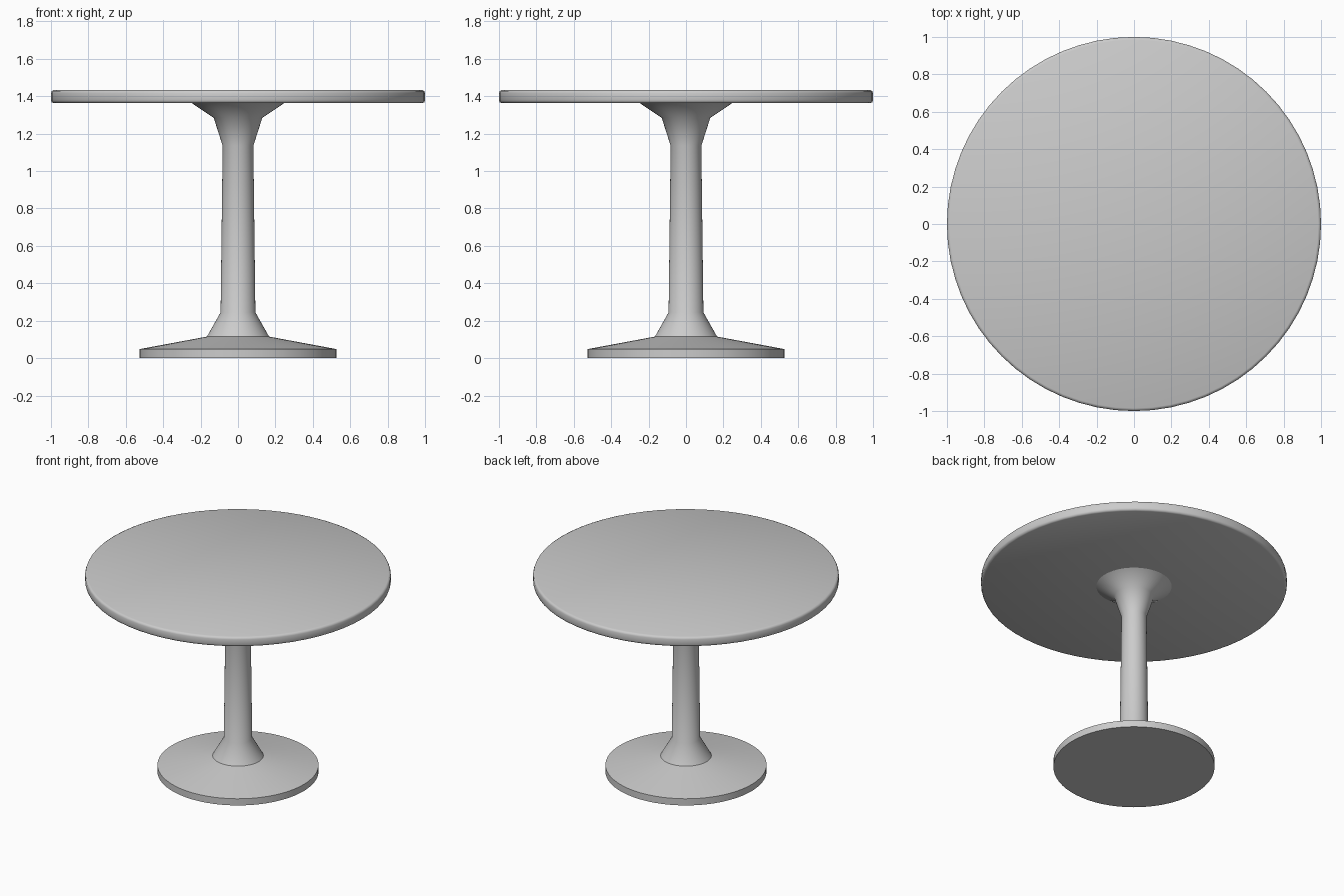
import bpy, bmesh, math

if "Cube" in bpy.data.objects:
    bpy.data.objects.remove(bpy.data.objects["Cube"])

SIDES = 64


def lathe(name, profile, sides=SIDES):
    """Revolve (radius, height) points about z; radius 0 becomes a pole."""
    bm = bmesh.new()
    rings = []
    for r, z in profile:
        if r == 0:
            rings.append([bm.verts.new((0, 0, z))] * sides)
        else:
            rings.append([bm.verts.new((r * math.cos(2 * math.pi * i / sides),
                                        r * math.sin(2 * math.pi * i / sides), z))
                          for i in range(sides)])
    for low, high in zip(rings, rings[1:]):
        for i in range(sides):
            j = (i + 1) % sides
            corners = dict.fromkeys((low[i], low[j], high[j], high[i]))
            bm.faces.new(list(corners))
    bmesh.ops.recalc_face_normals(bm, faces=bm.faces)
    mesh = bpy.data.meshes.new(name)
    bm.to_mesh(mesh)
    bm.free()
    obj = bpy.data.objects.new(name, mesh)
    bpy.context.collection.objects.link(obj)
    bpy.ops.object.select_all(action='DESELECT')
    obj.select_set(True)
    bpy.context.view_layer.objects.active = obj
    bpy.ops.object.shade_smooth_by_angle(angle=math.radians(50))
    return obj


# Pedestal: flat foot, sloping base, tapered column and flared top
lathe("pedestal", [
    (0, 0), (0.527, 0), (0.527, 0.048),
    (0.166, 0.115), (0.093, 0.245),
    (0.082, 1.135), (0.13, 1.285),
    (0.248, 1.364), (0, 1.364),
])

# Round table top with softened rim
lathe("table_top", [
    (0, 1.363), (0.985, 1.363), (0.996, 1.368), (1.0, 1.379),
    (1.0, 1.417), (0.996, 1.428), (0.985, 1.433), (0, 1.433),
])
